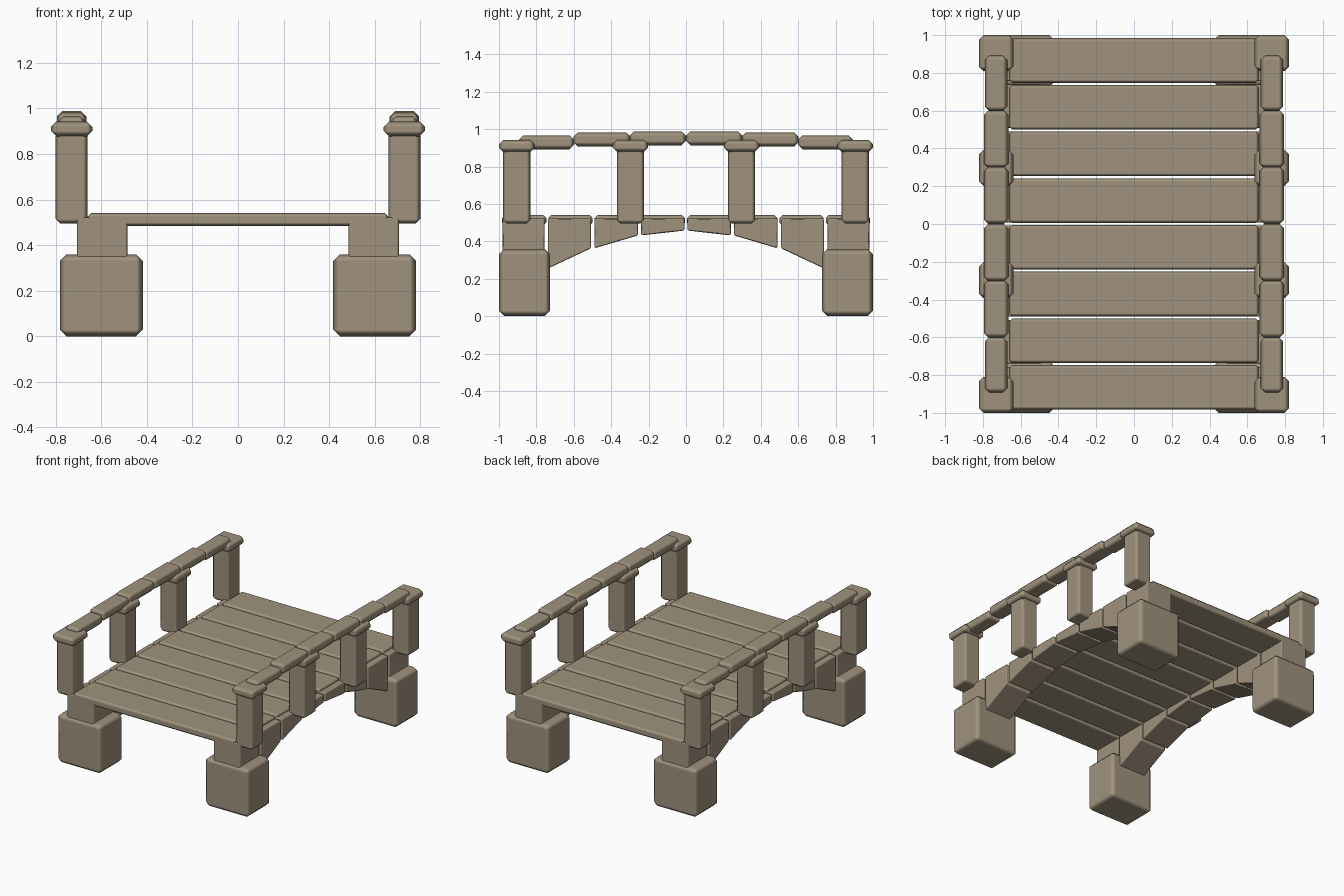
import bpy
import bmesh

cube = bpy.data.objects.get("Cube")
if cube:
    bpy.data.objects.remove(cube, do_unlink=True)

# Single weathered stone colour
stone = bpy.data.materials.new("weathered_stone")
stone.use_nodes = True
colour = (0.35, 0.29, 0.205, 1)
stone.diffuse_color = colour
bsdf = next(n for n in stone.node_tree.nodes if n.type == "BSDF_PRINCIPLED")
bsdf.inputs["Base Color"].default_value = colour
bsdf.inputs["Roughness"].default_value = 0.8


def prism(name, outline, x0, x1, chamfer):
    """Extrude a (y, z) outline from x0 to x1 and soften its edges."""
    bm = bmesh.new()
    face = bm.faces.new([bm.verts.new((x0, y, z)) for y, z in outline])
    ext = bmesh.ops.extrude_face_region(bm, geom=[face])
    moved = [v for v in ext["geom"] if isinstance(v, bmesh.types.BMVert)]
    bmesh.ops.translate(bm, verts=moved, vec=(x1 - x0, 0, 0))
    bmesh.ops.recalc_face_normals(bm, faces=bm.faces[:])
    mesh = bpy.data.meshes.new(name)
    bm.to_mesh(mesh)
    bm.free()
    for p in mesh.polygons:
        p.use_smooth = True
    mesh.materials.append(stone)
    obj = bpy.data.objects.new(name, mesh)
    bpy.context.collection.objects.link(obj)
    bevel = obj.modifiers.new("soft_edges", "BEVEL")
    bevel.width = chamfer
    bevel.segments = 1
    bevel.limit_method = "NONE"
    bevel.harden_normals = True
    return obj


def block(name, x, y, z, chamfer):
    outline = [(y[0], z[0]), (y[1], z[0]), (y[1], z[1]), (y[0], z[1])]
    return prism(name, outline, x[0], x[1], chamfer)


def span(centre, size):
    return (centre - size / 2, centre + size / 2)


# Deck planks
for i in range(8):
    y = -0.865 + i * 0.2472
    block(f"deck_plank_{i + 1}", (-0.66, 0.66), span(y, 0.236), (0.484, 0.541), 0.016)

# Half-arch stones from abutment to crown: y near, y far, bottom near, bottom far
arch = [
    (0.008, 0.24, 0.458, 0.432),
    (0.256, 0.49, 0.432, 0.363),
    (0.508, 0.738, 0.363, 0.255),
    (0.756, 0.98, 0.30, 0.30),
]
# Rail segments from the centre outward: y near, y far, z centre
rails = [(0, 0.303, 0.951), (0.297, 0.602, 0.945), (0.598, 0.893, 0.93)]

for side, sx in (("left", 1), ("right", -1)):
    for end, sy in (("back", 1), ("front", -1)):
        tag = f"{side}_{end}"

        # Foundation block
        block(f"foundation_{tag}", span(sx * 0.6, 0.364), span(sy * 0.863, 0.274),
              (0, 0.36), 0.03)

        # Arch stones
        for i, (ya, yb, za, zb) in enumerate(arch):
            outline = [(sy * ya, za), (sy * yb, zb), (sy * yb, 0.522), (sy * ya, 0.522)]
            prism(f"arch_stone_{tag}_{i + 1}", outline, sx * 0.486, sx * 0.706, 0.008)

        # Posts with caps
        for i, y in enumerate((0.297, 0.905)):
            block(f"post_{tag}_{i + 1}", span(sx * 0.73, 0.14), span(sy * y, 0.146),
                  (0.495, 0.90), 0.02)
            block(f"post_cap_{tag}_{i + 1}", span(sx * 0.73, 0.182),
                  span(sy * y, 0.19), (0.878, 0.943), 0.024)

        # Handrail segments
        for i, (ya, yb, z) in enumerate(rails):
            width = 0.118 if i == 2 else 0.13
            block(f"handrail_{tag}_{i + 1}", span(sx * 0.73, width),
                  sorted((sy * ya, sy * yb)), span(z, 0.075), 0.024)
